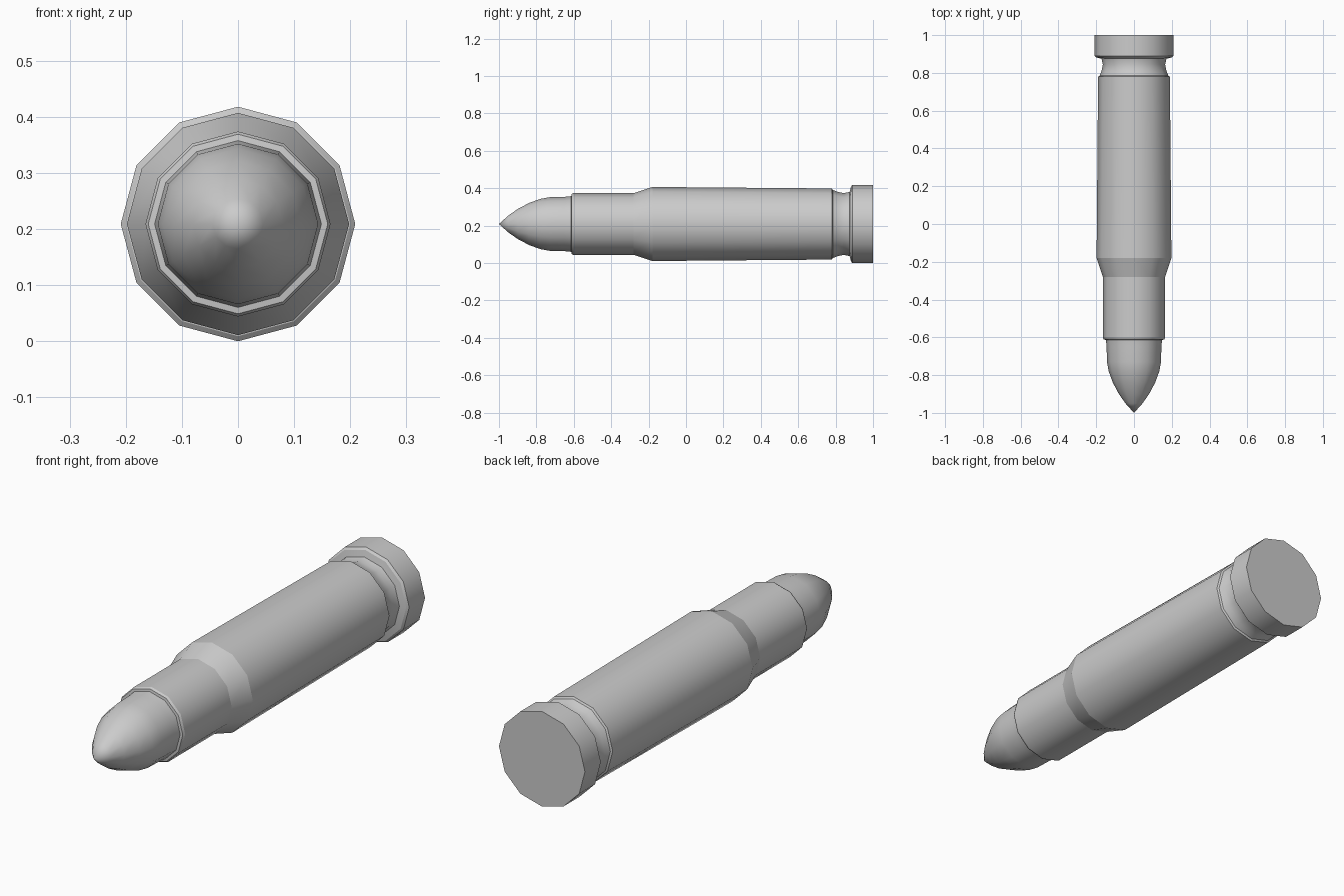
import bpy, bmesh, math

if "Cube" in bpy.data.objects:
    bpy.data.objects.remove(bpy.data.objects["Cube"])

SIDES = 12
AXIS_Z = 0.209


def lathe(name, profile, sharp=(), cap_end=False):
    """Revolve (y, radius) points around the long axis; sharp = indices of crisp rings."""
    bm = bmesh.new()
    rings = []
    for y, r in profile:
        if r == 0:
            rings.append([bm.verts.new((0, y, AXIS_Z))] * SIDES)
        else:
            rings.append([bm.verts.new((r * math.cos(a), y, AXIS_Z + r * math.sin(a)))
                          for a in (2 * math.pi * i / SIDES for i in range(SIDES))])
    for a, b in zip(rings, rings[1:]):
        for i in range(SIDES):
            j = (i + 1) % SIDES
            quad = list(dict.fromkeys((a[i], a[j], b[j], b[i])))
            bm.faces.new(quad)
    if cap_end:
        bm.faces.new(rings[-1])
    bmesh.ops.recalc_face_normals(bm, faces=bm.faces)
    for f in bm.faces:
        f.smooth = True
    for k in sharp:
        for i in range(SIDES):
            edge = bm.edges.get((rings[k][i], rings[k][(i + 1) % SIDES]))
            if edge:
                edge.smooth = False
    mesh = bpy.data.meshes.new(name)
    bm.to_mesh(mesh)
    bm.free()
    obj = bpy.data.objects.new(name, mesh)
    bpy.context.collection.objects.link(obj)
    return obj


# Pointed projectile seated in the case mouth
lathe("projectile", [
    (-1.0, 0), (-0.95, 0.045), (-0.90, 0.080), (-0.84, 0.112), (-0.78, 0.134),
    (-0.73, 0.143), (-0.65, 0.145), (-0.61, 0.149)])

# Case: mouth, neck, shoulder, body, extractor groove, rim and flat base
lathe("case", [
    (-0.614, 0.147), (-0.612, 0.160), (-0.602, 0.165), (-0.28, 0.165),
    (-0.18, 0.198), (0.78, 0.190), (0.785, 0.182), (0.81, 0.172),
    (0.845, 0.165), (0.875, 0.172), (0.882, 0.200), (0.89, 0.209), (1.0, 0.209)],
    sharp=(1, 2, 3, 4, 5, 6, 9, 10, 11, 12), cap_end=True)
